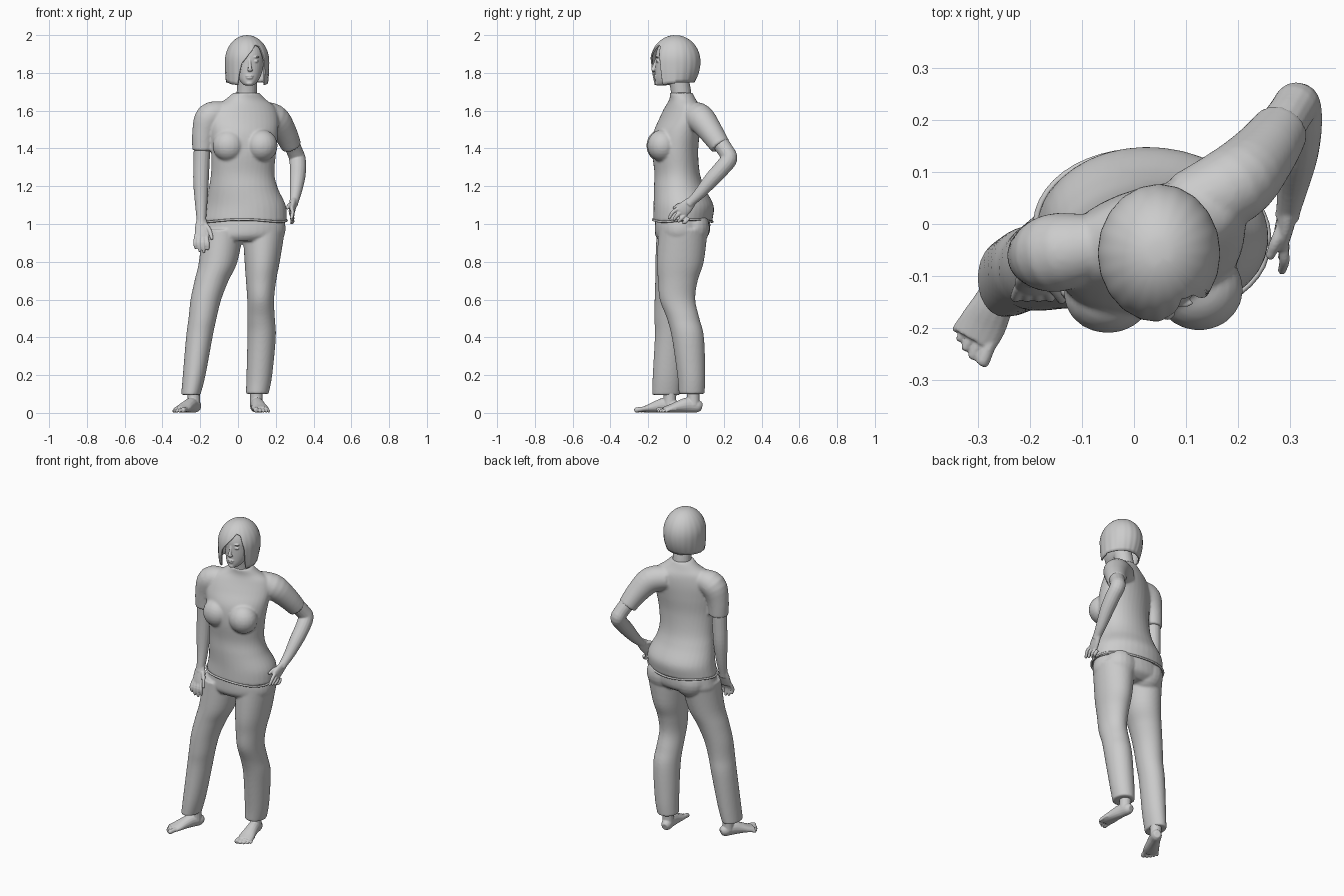
import bpy, bmesh, math
from mathutils import Vector, Matrix

GREY = bpy.data.materials.new("light grey")
GREY.diffuse_color = (0.6, 0.6, 0.6, 1)


def make(name, bm):
    bmesh.ops.recalc_face_normals(bm, faces=bm.faces[:])
    me = bpy.data.meshes.new(name)
    bm.to_mesh(me)
    bm.free()
    ob = bpy.data.objects.new(name, me)
    bpy.context.collection.objects.link(ob)
    me.materials.append(GREY)
    for p in me.polygons:
        p.use_smooth = True
    return ob


def spline(keys, steps):
    """Smooth interpolation through tuples of numbers."""
    out = []
    for i in range(len(keys) - 1):
        p = [keys[max(0, min(len(keys) - 1, i + k))] for k in (-1, 0, 1, 2)]
        for s in range(steps):
            t = s / steps
            out.append([b + 0.5 * t * (c - a + t * (2*a - 5*b + 4*c - d + t * (3*(b - c) + d - a)))
                        for a, b, c, d in zip(*p)])
    out.append(list(keys[-1]))
    return out


def skin_rings(rings):
    bm = bmesh.new()
    vs = [[bm.verts.new(p) for p in r] for r in rings]
    n = len(vs[0])
    for a, b in zip(vs, vs[1:]):
        for i in range(n):
            bm.faces.new((a[i], a[(i+1) % n], b[(i+1) % n], b[i]))
    bm.faces.new(vs[0])
    bm.faces.new(vs[-1])
    return bm


def stack(keys, steps=5, n=36):
    """Horizontal ellipses: x, y, z, half width, half depth, yaw in degrees."""
    rings = []
    for x, y, z, rx, ry, yaw in spline(keys, steps):
        m = Matrix.Translation((x, y, z)) @ Matrix.Rotation(math.radians(yaw), 4, 'Z')
        rings.append([m @ Vector((rx * math.cos(2*math.pi*i/n), ry * math.sin(2*math.pi*i/n), 0))
                      for i in range(n)])
    return make("part", skin_rings(rings))


def tube(keys, ref=(1, 0, 0), steps=4, n=16):
    """Ellipses square to a path: x, y, z, radius along ref, other radius."""
    pts = spline([k if len(k) == 5 else (*k, k[3]) for k in keys], steps)
    rings = []
    for i, (x, y, z, ra, rb) in enumerate(pts):
        t = (Vector(pts[min(i+1, len(pts)-1)][:3]) - Vector(pts[max(i-1, 0)][:3])).normalized()
        a = Vector(ref)
        a = (a - t * a.dot(t)).normalized()
        b = t.cross(a)
        rings.append([Vector((x, y, z)) + a * ra * math.cos(2*math.pi*k/n)
                      + b * rb * math.sin(2*math.pi*k/n) for k in range(n)])
    return make("part", skin_rings(rings))


def blob(loc, size):
    bm = bmesh.new()
    bmesh.ops.create_uvsphere(bm, u_segments=20, v_segments=12, radius=1,
                              matrix=Matrix.Translation(loc) @ Matrix.Diagonal((*size, 1)))
    return make("part", bm)


def fuse(name, parts, voxel, smooth):
    """Join parts into one continuous skin."""
    bpy.ops.object.select_all(action='DESELECT')
    for p in parts:
        p.select_set(True)
    bpy.context.view_layer.objects.active = parts[0]
    bpy.ops.object.join()
    ob = parts[0]
    ob.name = name
    r = ob.modifiers.new("remesh", 'REMESH')
    r.mode, r.voxel_size, r.use_smooth_shade = 'VOXEL', voxel, True
    s = ob.modifiers.new("smooth", 'SMOOTH')
    s.factor, s.iterations = 0.5, smooth


# Shirt: torso, bust and short sleeves
torso = stack([(.035, -.018, 1.015, .222, .155, -6), (.037, -.016, 1.03, .222, .157, -6),
               (.04, -.013, 1.1, .213, .158, -6), (.028, -.035, 1.19, .183, .135, -2),
               (.025, -.047, 1.27, .168, .12, 4), (.03, -.057, 1.38, .173, .12, 9),
               (.03, -.05, 1.48, .185, .118, 14), (.03, -.03, 1.56, .19, .1, 17),
               (.035, -.018, 1.62, .165, .083, 17), (.04, -.018, 1.66, .108, .068, 12),
               (.044, -.025, 1.695, .068, .06, 0)])
bust = [blob((-.05, -.135, 1.415), (.085, .075, .085)), blob((.125, -.125, 1.415), (.085, .08, .085))]
sleeve_r = tube([(-.08, -.045, 1.585, .065), (-.15, -.055, 1.565, .076), (-.18, -.06, 1.48, .063),
                 (-.187, -.06, 1.388, .055)], ref=(0, 1, 0), n=24)
sleeve_l = tube([(.1, .03, 1.58, .068), (.19, .075, 1.56, .076), (.245, .13, 1.49, .065),
                 (.283, .183, 1.412, .054)], ref=(0, 1, 0), n=24)
fuse("shirt", [torso, *bust, sleeve_r, sleeve_l], .007, 6)

# Hem roll at the bottom of the shirt
hem = [(.035 + .223*math.cos(a) + .015*math.sin(a), -.018 - .023*math.cos(a) + .156*math.sin(a),
        1.018 + .006*math.sin(3*a), .006) for a in [2*math.pi*i/24 for i in range(25)]]
tube(hem, ref=(0, 0, 1), steps=2, n=8).name = "shirt_hem"

# Trousers: pelvis and two legs
pelvis = stack([(.035, -.018, 1.06, .2, .14, -6), (.035, -.018, .99, .217, .146, -6),
                (.028, -.022, .94, .218, .14, -4), (.025, -.03, .91, .19, .11, 0)])
leg_r = stack([(-.08, -.03, .97, .11, .125, 0), (-.105, -.05, .8, .102, .112, 0),
               (-.14, -.065, .7, .09, .098, 0), (-.17, -.078, .6, .081, .088, 0),
               (-.188, -.085, .5, .074, .082, 0), (-.205, -.085, .4, .07, .08, 0),
               (-.232, -.098, .2, .06, .078, 0), (-.25, -.105, .095, .051, .074, 0)])
leg_l = stack([(.137, -.015, .97, .112, .13, 0), (.128, -.03, .8, .093, .124, 0),
               (.122, -.043, .7, .08, .105, 0), (.12, -.045, .6, .071, .094, 0),
               (.122, -.015, .5, .073, .086, 0), (.125, .01, .4, .075, .085, 0),
               (.113, .028, .2, .068, .074, 0), (.102, .03, .1, .06, .068, 0)])
seat = [blob((x, .04, .98), (.1, .085, .1)) for x in (-.06, .13)]
fuse("trousers", [pelvis, leg_r, leg_l, *seat], .007, 4)


# Bare feet with toes
def foot(name, heel, toe, inner):
    h, t = Vector((*heel, 0)), Vector((*toe, 0))
    d = (t - h).normalized()
    p = Vector((-d.y, d.x, 0)) * inner
    sole = tube([(*(h + d*s + Vector((0, 0, z))), w, v) for s, z, w, v in
                 ((0, .03, .018, .02), (.02, .035, .03, .033), (.07, .042, .034, .04),
                  (.12, .034, .039, .032), (.165, .024, .045, .022), (.2, .018, .043, .015))], ref=p)
    a = h + d * .045
    ankle = tube([(a.x, a.y, .04, .034), (a.x, a.y, .1, .034), (a.x, a.y, .2, .042)])
    toes = []
    for i, (off, end, r) in enumerate(((.03, .232, .0135), (.01, .23, .0095), (-.008, .222, .009),
                                       (-.024, .211, .0085), (-.038, .198, .008))):
        a, b = h + p * off * .9 + d * (end - .055), h + p * off * 1.08 + d * end
        toes.append(tube([(a.x, a.y, .02, r), (*((a + b) / 2).xy, .019, r),
                          (b.x, b.y, r + .001, r), (*(b + d * .006).xy, r, r * .5)], n=10))
    fuse(name, [sole, ankle, *toes], .0035, 2)


foot("right_foot", (-.213, -.045), (-.325, -.26), 1)
foot("left_foot", (.09, .083), (.127, -.14), -1)


# Arms with hands
def arm(name, path, palm, fingers, palm_ref):
    parts = [tube(path), tube(palm, ref=palm_ref)]
    for a, b, c, r in fingers:
        parts.append(tube([(*a, r), (*b, r), (*c, r * .8)], n=10))
        parts.append(blob(c, (r * .8,) * 3))
    fuse(name, parts, .004, 3)


arm("right_arm", [(-.187, -.06, 1.45, .046), (-.193, -.06, 1.33, .043), (-.196, -.063, 1.22, .041),
                  (-.195, -.075, 1.11, .033), (-.194, -.092, 1.02, .025), (-.193, -.1, .99, .025)],
    [(-.194, -.09, 1.03, .024, .02), (-.192, -.105, .985, .036, .019), (-.19, -.12, .94, .04, .016),
     (-.19, -.125, .925, .036, .013)],
    [((-.195 + k, -.122, .94), (-.195 + k*1.25, -.14, .90), (-.192 + k*1.2, -.138, e), .0105)
     for k, e in ((-.026, .875), (-.009, .86), (.009, .855), (.027, .87))]
    + [((-.168, -.11, .995), (-.148, -.13, .96), (-.139, -.145, .925), .0115)], (1, 0, 0))
arm("left_arm", [(.27, .165, 1.45, .046), (.3, .212, 1.385, .043), (.314, .228, 1.345, .044),
                 (.318, .19, 1.295, .043), (.314, .135, 1.235, .04), (.305, .075, 1.165, .031),
                 (.297, .03, 1.12, .024), (.294, .015, 1.105, .024)],
    [(.298, .035, 1.125, .024, .02), (.291, .005, 1.095, .036, .018), (.284, -.022, 1.068, .038, .016),
     (.282, -.03, 1.06, .034, .013)],
    [((.284, -.022 + k, 1.07 - k), (.289, -.05 + k*1.3, 1.05 - k), (.284, -.068 + k*1.5, 1.025 - k*.5), .0105)
     for k in (-.014, .003, .02, .037)]
    + [((.285, -.005, 1.105), (.272, -.035, 1.1), (.262, -.06, 1.085), .0115)], (0, .7, -.7))

# Head with neck, nose, lips, eyes and brows
skull = stack([(.058, -.128, 1.734, .022, .024, 4), (.058, -.118, 1.743, .036, .042, 4),
               (.058, -.1, 1.768, .055, .063, 4), (.058, -.078, 1.805, .07, .085, 4),
               (.057, -.066, 1.85, .079, .096, 4), (.056, -.06, 1.9, .082, .1, 4),
               (.053, -.055, 1.95, .068, .085, 4), (.05, -.055, 1.982, .035, .045, 4)])
neck = tube([(.043, -.022, 1.64, .056), (.047, -.028, 1.71, .053), (.052, -.045, 1.8, .053)], n=24)
face = [tube([(.061, -.157, 1.875, .006), (.063, -.168, 1.84, .008), (.064, -.175, 1.818, .011)]),
        blob((.064, -.172, 1.816), (.015, .011, .009)),
        blob((.061, -.162, 1.783), (.022, .009, .005)), blob((.061, -.161, 1.773), (.018, .01, .006)),
        blob((.06, -.15, 1.745), (.02, .015, .012))]
for x in (.028, .094):
    face += [blob((x, -.149, 1.862), (.015, .01, .008)), blob((x, -.151, 1.884), (.02, .009, .005))]
fuse("head", [skull, neck, *face], .0035, 2)

# Bob haircut with a swept fringe; lower edge follows the x position in front
EDGE = [(-.08, 1.755), (-.04, 1.74), (-.005, 1.735), (.005, 1.79), (.02, 1.85), (.06, 1.9), (.105, 1.95),
        (.127, 1.94), (.14, 1.86), (.146, 1.735), (.17, 1.745)]


def edge_z(th, x):
    if math.sin(th) >= 0:
        return 1.75
    for (x0, z0), (x1, z1) in zip(EDGE, EDGE[1:]):
        if x0 <= x <= x1:
            return z0 + (z1 - z0) * (x - x0) / (x1 - x0)
    return 1.75


rings = []
N, ROWS = 160, 22
for j in range(1, ROWS + 1):
    ring = []
    for i in range(N):
        th = 2 * math.pi * i / N
        zb = edge_z(th, .048 + .117 * math.cos(th))
        z = 2.0 - (2.0 - zb) * (j / ROWS) ** 1.6
        if z > 1.86:
            f = math.sqrt(max(0, 1 - ((z - 1.86) / .14) ** 2))
        else:
            f = 1 - (.06 + .22 * max(0, math.sin(th))) * ((1.86 - z) / .12) ** 2
        f *= 1 + .006 * math.cos(20 * th) * j / ROWS
        ring.append((.048 + .117 * f * math.cos(th), -.056 + .132 * f * math.sin(th), z))
    rings.append(ring)
bm = skin_rings(rings)
bm.faces.ensure_lookup_table()
bmesh.ops.delete(bm, geom=[bm.faces[-1]], context='FACES_ONLY')
hair = make("hair", bm)
sol = hair.modifiers.new("thickness", 'SOLIDIFY')
sol.thickness, sol.offset = .008, -1
